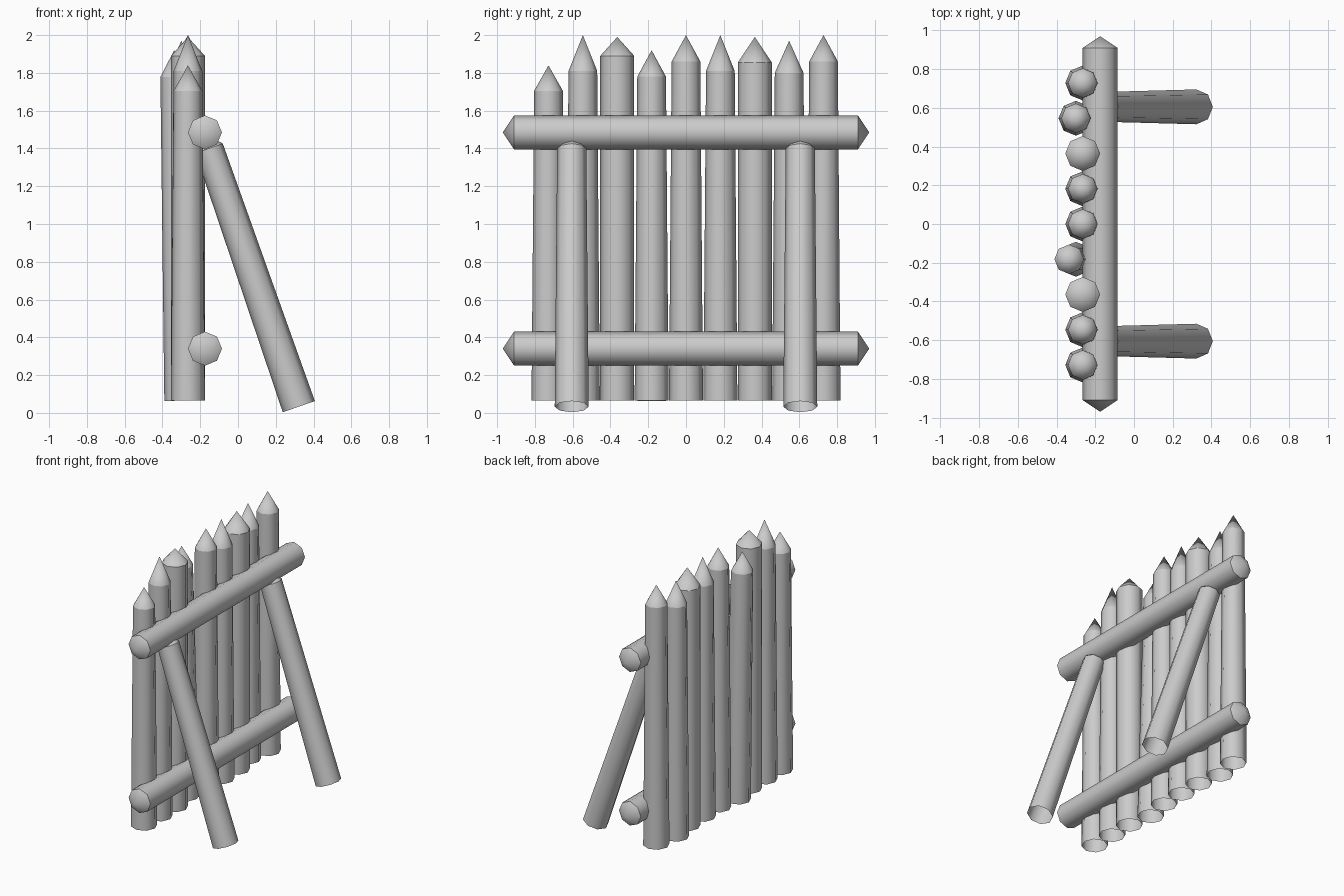
import bpy, bmesh
from math import cos, sin, tau
from mathutils import Vector

cube = bpy.data.objects.get("Cube")
if cube:
    bpy.data.objects.remove(cube)

SIDES = 8
grey = bpy.data.materials.new("plain grey wood")
grey.use_nodes = True
grey.diffuse_color = (0.6, 0.6, 0.6, 1)
grey.node_tree.nodes["Principled BSDF"].inputs["Base Color"].default_value = (0.6, 0.6, 0.6, 1)


def log(name, start, end, r_start, r_end, tip_end, tip_start=0):
    """Eight-sided log with a pointed end; the start stays open unless it has a tip."""
    start, end = Vector(start), Vector(end)
    axis = (end - start).normalized()
    side = Vector((1, 0, 0)) if abs(axis.y) > 0.9 else Vector((0, 1, 0))
    v = axis.cross(side).normalized()
    u = v.cross(axis)
    bm = bmesh.new()

    def ring(centre, r):
        return [bm.verts.new(centre + r * (u * cos(tau * i / SIDES) + v * sin(tau * i / SIDES)))
                for i in range(SIDES)]

    def point(loop, apex):
        top = bm.verts.new(apex)
        for i in range(SIDES):
            bm.faces.new((loop[i - 1], loop[i], top))
            bm.edges.get((loop[i - 1], loop[i])).smooth = False

    low, high = ring(start, r_start), ring(end, r_end)
    for i in range(SIDES):
        bm.faces.new((low[i - 1], low[i], high[i], high[i - 1]))
    point(high, end + axis * tip_end)
    if tip_start:
        point(low, start - axis * tip_start)
    bmesh.ops.recalc_face_normals(bm, faces=bm.faces)
    # An open shell is oriented by its first side wall
    bm.faces.ensure_lookup_table()
    wall = bm.faces[0]
    if wall.normal.dot(wall.calc_center_median() - (start + end) / 2) < 0:
        bmesh.ops.reverse_faces(bm, faces=bm.faces)
    for f in bm.faces:
        f.smooth = True
    mesh = bpy.data.meshes.new(name)
    bm.to_mesh(mesh)
    bm.free()
    mesh.materials.append(grey)
    obj = bpy.data.objects.new(name, mesh)
    bpy.context.collection.objects.link(obj)


# Upright stakes: bottom x, top x, top radius, shoulder height, tip height
stakes = [
    (-0.265, -0.265, 0.076, 1.705, 1.84),
    (-0.265, -0.265, 0.076, 1.81, 2.0),
    (-0.265, -0.265, 0.09, 1.89, 1.99),
    (-0.30, -0.335, 0.076, 1.78, 1.92),
    (-0.265, -0.265, 0.076, 1.86, 2.0),
    (-0.265, -0.265, 0.076, 1.81, 2.0),
    (-0.265, -0.265, 0.09, 1.855, 1.99),
    (-0.30, -0.30, 0.076, 1.80, 1.97),
    (-0.265, -0.265, 0.076, 1.86, 2.0),
]
for n, (x0, x1, r, shoulder, tip) in enumerate(stakes):
    y = (n - 4) * 0.182
    log(f"stake_{n + 1}", (x0, y, 0.065), (x1, y, shoulder), 0.09, r, tip - shoulder)

# Horizontal rails, pointed at both ends
for name, z in (("lower_rail", 0.34), ("upper_rail", 1.485)):
    log(name, (-0.175, -0.91, z), (-0.175, 0.91, z), 0.09, 0.09, 0.06, 0.06)

# Leaning braces, with their tips buried in the upper rail
for name, y in (("front_brace", -0.605), ("back_brace", 0.605)):
    log(name, (0.322, y, 0.033), (-0.153, y, 1.40), 0.09, 0.077, 0.09)
